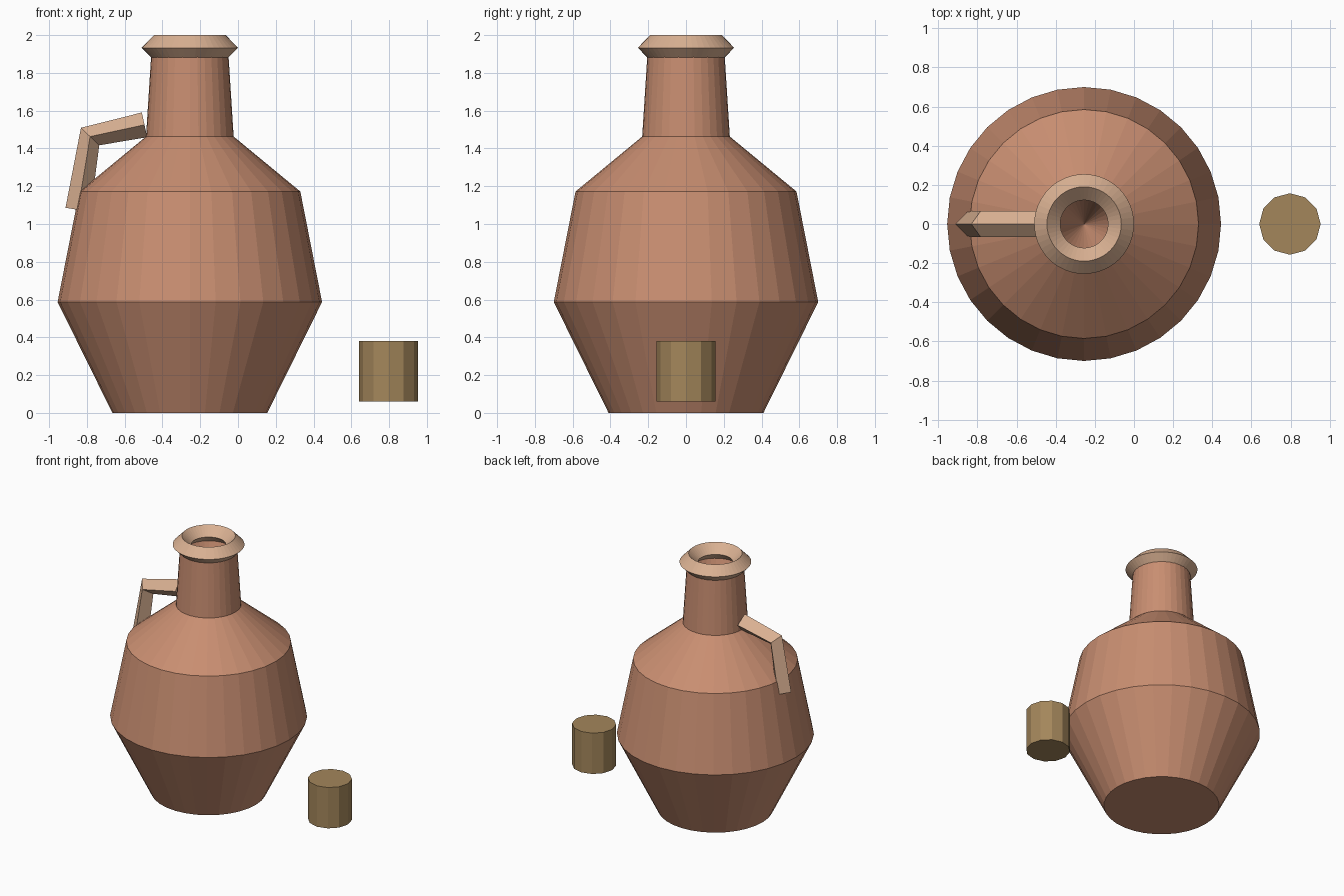
import bpy, bmesh
from math import cos, sin, tau
from mathutils import Vector

cube = bpy.data.objects.get("Cube")
if cube:
    bpy.data.objects.remove(cube, do_unlink=True)


def material(name, rgb):
    mat = bpy.data.materials.new(name)
    mat.use_nodes = True
    mat.diffuse_color = (*rgb, 1)
    mat.node_tree.nodes["Principled BSDF"].inputs["Base Color"].default_value = (*rgb, 1)
    return mat


def finish(name, bm, mat, location=(0, 0, 0)):
    bmesh.ops.recalc_face_normals(bm, faces=bm.faces)
    mesh = bpy.data.meshes.new(name)
    bm.to_mesh(mesh)
    bm.free()
    mesh.materials.append(mat)
    obj = bpy.data.objects.new(name, mesh)
    obj.location = location
    bpy.context.collection.objects.link(obj)
    return obj


def lathe(name, profile, sides, mat, x, closed=False):
    """Turn a radius/height profile around z; radius 0 becomes a single tip."""
    bm = bmesh.new()
    rings = []
    for r, z in profile:
        if r == 0:
            rings.append([bm.verts.new((0, 0, z))] * sides)
        else:
            rings.append([bm.verts.new((r * cos(tau * i / sides), r * sin(tau * i / sides), z))
                          for i in range(sides)])
    pairs = list(zip(rings, rings[1:]))
    if closed:
        pairs.append((rings[-1], rings[0]))
    for a, b in pairs:
        for i in range(sides):
            j = (i + 1) % sides
            bm.faces.new(dict.fromkeys((a[i], a[j], b[j], b[i])))
    return finish(name, bm, mat, (x, 0, 0))


def diamond_bar(name, path, radius, mat):
    """Sweep a diamond section along a path in the xz plane."""
    bm = bmesh.new()
    points = [Vector((x, 0, z)) for x, z in path]
    side = Vector((0, 1, 0))
    rings = []
    for i, p in enumerate(points):
        tangent = Vector()
        if i > 0:
            tangent += (p - points[i - 1]).normalized()
        if i < len(points) - 1:
            tangent += (points[i + 1] - p).normalized()
        out = side.cross(tangent.normalized())
        rings.append([bm.verts.new(p + d * radius) for d in (out, side, -out, -side)])
    for a, b in zip(rings, rings[1:]):
        for i in range(4):
            j = (i + 1) % 4
            bm.faces.new((a[i], a[j], b[j], b[i]))
    bm.faces.new(rings[0])
    bm.faces.new(rings[-1])
    return finish(name, bm, mat)


terracotta = material("terracotta", (0.58, 0.27, 0.165))
pale_clay = material("pale clay", (0.70, 0.44, 0.29))
cork = material("cork", (0.37, 0.24, 0.105))

JUG_X = -0.255

# Body with neck and a hollow mouth
lathe("jug_body", [(0, 0), (0.41, 0), (0.70, 0.587), (0.585, 1.172), (0.232, 1.463),
                   (0.202, 1.935), (0, 1.35)], 32, terracotta, JUG_X)

# Diamond-section lip ring
lathe("jug_rim", [(0.19, 2.0), (0.255, 1.933), (0.19, 1.867), (0.122, 1.933)],
      48, pale_clay, JUG_X, closed=True)

# Angular handle from neck to shoulder
diamond_bar("jug_handle", [(-0.495, 1.525), (-0.783, 1.463), (-0.847, 1.075)], 0.067, pale_clay)

# Loose stopper beside the jug
lathe("stopper", [(0, 0.06), (0.157, 0.06), (0.157, 0.38), (0, 0.38)], 12, cork, 0.797)
